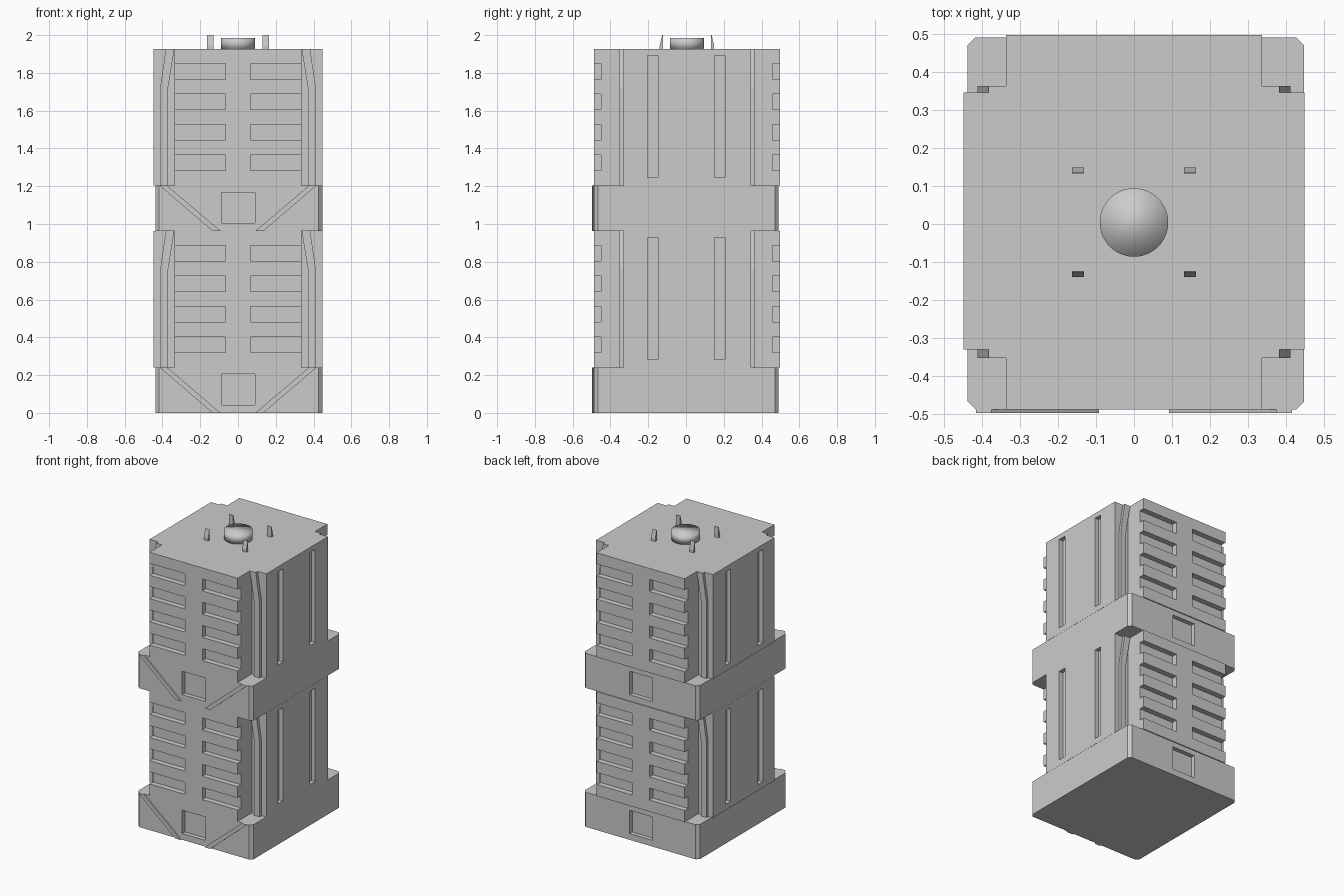
import bpy, bmesh

if "Cube" in bpy.data.objects:
    bpy.data.objects.remove(bpy.data.objects["Cube"])

TIER = 0.963   # height of one storey
BAND = 0.24    # height of the wide plinth in each storey


def make(name, bm):
    bmesh.ops.recalc_face_normals(bm, faces=bm.faces)
    me = bpy.data.meshes.new(name)
    bm.to_mesh(me)
    bm.free()
    ob = bpy.data.objects.new(name, me)
    bpy.context.collection.objects.link(ob)
    return ob


def add_prism(bm, pts, axis, a, b):
    """Extrude a 2D outline from a to b along axis 'y' (x,z outline) or 'z' (x,y outline)."""
    def place(p, h):
        return (p[0], h, p[1]) if axis == 'y' else (p[0], p[1], h)
    lo = [bm.verts.new(place(p, a)) for p in pts]
    hi = [bm.verts.new(place(p, b)) for p in pts]
    bm.faces.new(lo)
    bm.faces.new(hi)
    n = len(pts)
    for i in range(n):
        bm.faces.new((lo[i], lo[(i + 1) % n], hi[(i + 1) % n], hi[i]))


def add_box(bm, x0, x1, y0, y1, z0, z1):
    x0, x1 = sorted((x0, x1))
    add_prism(bm, [(x0, y0), (x1, y0), (x1, y1), (x0, y1)], 'z', z0, z1)


def cut(ob, cutter_bm):
    """Subtract the cutter boxes and bake the result."""
    cutter = make("cutter", cutter_bm)
    cutter.hide_render = True
    mod = ob.modifiers.new("recesses", 'BOOLEAN')
    mod.operation = 'DIFFERENCE'
    mod.solver = 'EXACT'
    mod.object = cutter
    dg = bpy.context.evaluated_depsgraph_get()
    me = bpy.data.meshes.new_from_object(ob.evaluated_get(dg))
    ob.modifiers.clear()
    ob.data = me
    bpy.data.objects.remove(cutter)


YF, YB = -0.487, 0.497          # front and back of the storeys
AF, AB = -0.33, 0.345           # front and back of the side arms

for tier, label in enumerate(("lower", "upper")):
    z = tier * TIER

    # wide plinth with chamfered corners and a square window front and back
    c, x0, x1, y0, y1 = 0.02, -0.437, 0.447, -0.487, 0.49
    bm = bmesh.new()
    add_prism(bm, [(x0 + c, y0), (x1 - c, y0), (x1, y0 + c), (x1, y1 - c),
                   (x1 - c, y1), (x0 + c, y1), (x0, y1 - c), (x0, y0 + c)],
              'z', z, z + BAND)
    plinth = make(label + "_plinth", bm)
    bm = bmesh.new()
    add_box(bm, -0.087, 0.09, -0.6, y0 + 0.03, z + 0.043, z + 0.205)
    add_box(bm, -0.087, 0.09, y1 - 0.03, 0.6, z + 0.043, z + 0.205)
    cut(plinth, bm)

    # cross-shaped storey with louvres front and back, tall slots on the sides
    bm = bmesh.new()
    n, w = 0.337, 0.448
    add_prism(bm, [(-n, YF), (n, YF), (n, AF), (w, AF), (w, AB), (n, AB),
                   (n, YB), (-n, YB), (-n, AB), (-w, AB), (-w, AF), (-n, AF)],
              'z', z + BAND, z + TIER)
    storey = make(label + "_storey", bm)
    bm = bmesh.new()
    for s in (-1, 1):
        for k in range(4):
            h = z + 0.32 + k * 0.161
            add_box(bm, s * 0.067, s * 0.4, -0.6, YF + 0.038, h, h + 0.083)
            add_box(bm, s * 0.067, s * 0.4, YB - 0.038, 0.6, h, h + 0.083)
        for y in (-0.175, 0.178):
            add_box(bm, s * (w - 0.03), s * 0.6, y - 0.028, y + 0.028,
                    z + 0.282, z + 0.928)
    cut(storey, bm)

    # bent ribs in the four corner notches
    bm = bmesh.new()
    for s in (-1, 1):
        rib = [(0.37, BAND), (0.412, BAND), (0.412, 0.76), (0.382, TIER),
               (0.337, TIER), (0.37, 0.76)]
        rib = [(s * x, z + h) for x, h in rib]
        add_prism(bm, rib, 'y', AF - 0.022, AF)
        add_prism(bm, rib, 'y', AB, AB + 0.018)
    make(label + "_corner_ribs", bm)

    # raised diagonal braces on the front of the plinth
    bm = bmesh.new()
    for s in (-1, 1):
        brace = [(0.375, BAND), (0.415, BAND), (0.135, 0), (0.092, 0)]
        add_prism(bm, [(s * x, z + h) for x, h in brace], 'y', -0.497, -0.487)
    make(label + "_front_braces", bm)

# round roof button, softly shaded all over
bm = bmesh.new()
bmesh.ops.create_cone(bm, cap_ends=True, segments=48, radius1=0.09, radius2=0.09, depth=0.062)
bmesh.ops.translate(bm, verts=bm.verts, vec=(0, 0.004, 2 * TIER + 0.029))
for f in bm.faces:
    f.smooth = True
make("roof_button", bm)

# four tapered prongs around the button
bm = bmesh.new()
for s in (-1, 1):
    for x in (-0.147, 0.147):
        inner, outer = s * 0.128 + 0.005, s * 0.144 + 0.005
        base, top = 2 * TIER, 2.0
        side = [(outer, base), (outer, base + 0.02), (inner + s * 0.003, top),
                (inner, top), (inner, base)]
        ends = [[bm.verts.new((x + dx, y, h)) for y, h in side] for dx in (-0.016, 0.016)]
        bm.faces.new(ends[0])
        bm.faces.new(ends[1])
        for i in range(5):
            j = (i + 1) % 5
            bm.faces.new((ends[0][i], ends[0][j], ends[1][j], ends[1][i]))
make("roof_prongs", bm)
